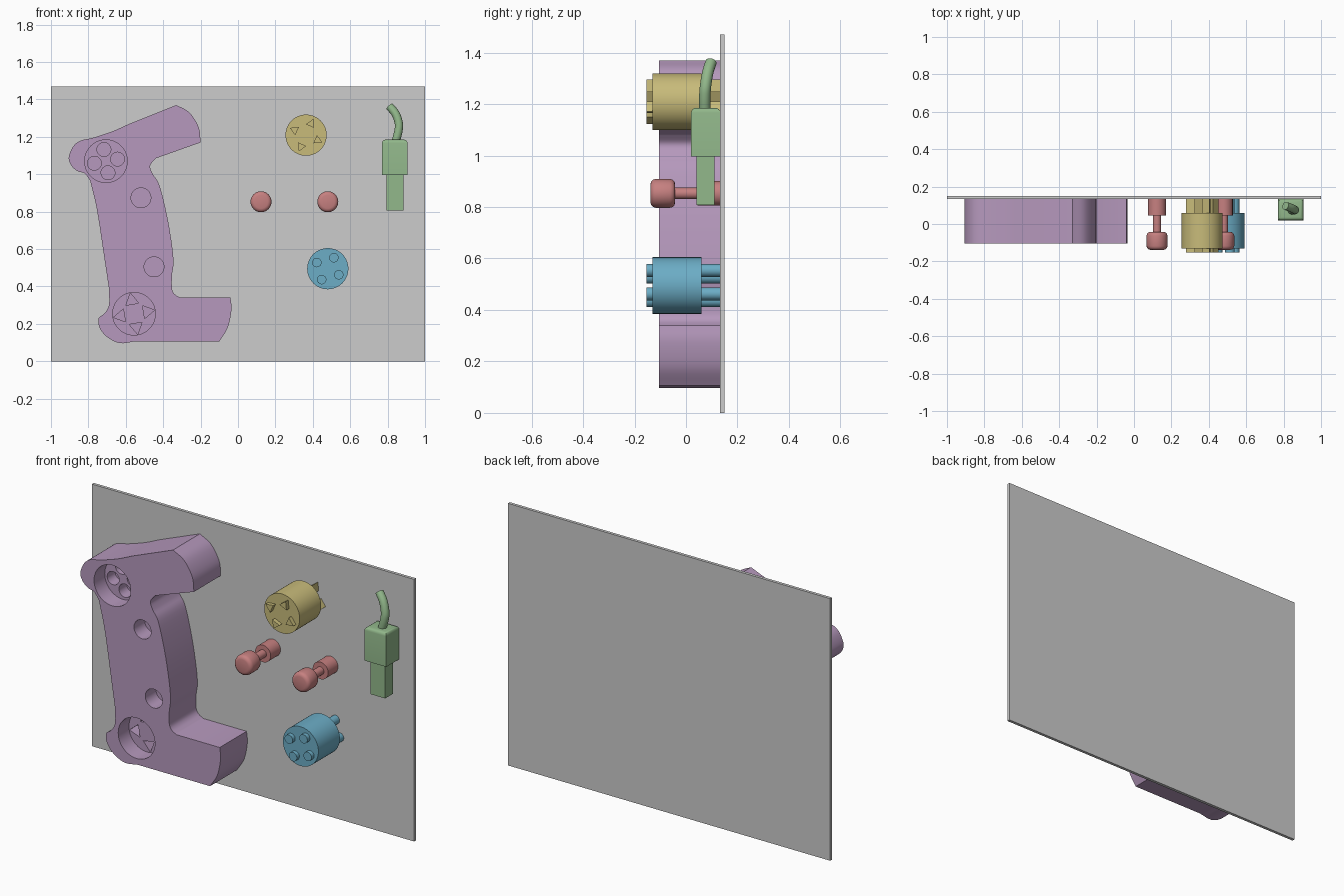
import bpy, bmesh, math
from mathutils import Vector

if "Cube" in bpy.data.objects:
    bpy.data.objects.remove(bpy.data.objects["Cube"])

BACK, BOARD = 0.15, 0.133   # rear and front planes of the backing board
BODY = (-0.13, 0.06)        # depth range of the plug bodies
PINS = (-0.153, BOARD)      # depth range of the plug pins


def material(name, rgb):
    mat = bpy.data.materials.new(name)
    mat.use_nodes = True
    linear = [((c / 255 + 0.055) / 1.055) ** 2.4 for c in rgb] + [1]
    mat.diffuse_color = linear
    mat.node_tree.nodes["Principled BSDF"].inputs["Base Color"].default_value = linear
    return mat


GREY = material("board grey", (204, 204, 204))
PURPLE = material("bracket purple", (182, 153, 189))
YELLOW = material("plug yellow", (200, 187, 122))
BLUE = material("plug blue", (108, 173, 198))
RED = material("bolt red", (198, 128, 128))
GREEN = material("connector green", (146, 184, 139))


def finish(name, bm, mat):
    bmesh.ops.recalc_face_normals(bm, faces=bm.faces)
    mesh = bpy.data.meshes.new(name)
    bm.to_mesh(mesh)
    bm.free()
    mesh.materials.append(mat)
    obj = bpy.data.objects.new(name, mesh)
    bpy.context.collection.objects.link(obj)
    smooth(mesh)
    return obj


def smooth(mesh):
    mesh.shade_smooth()
    mesh.set_sharp_from_angle(angle=math.radians(32))


def add_prism(bm, outline, depth):
    """Extrude an x-z outline between two depths."""
    face = bm.faces.new([bm.verts.new((x, depth[0], z)) for x, z in outline])
    out = bmesh.ops.extrude_face_region(bm, geom=[face])["geom"]
    verts = [v for v in out if isinstance(v, bmesh.types.BMVert)]
    bmesh.ops.translate(bm, verts=verts, vec=(0, depth[1] - depth[0], 0))


def prisms(name, outlines, depth, mat):
    bm = bmesh.new()
    for outline in outlines:
        add_prism(bm, outline, depth)
    return finish(name, bm, mat)


def ngon(centre, radius, sides=48, turn=0.0):
    angles = [turn + math.tau * i / sides for i in range(sides)]
    return [(centre[0] + radius * math.cos(a), centre[1] + radius * math.sin(a)) for a in angles]


def ring_of_four(centre, spread, radius, sides, start):
    """Four round or triangular outlines, each pointing outward."""
    shapes = []
    for i in range(4):
        a = math.radians(start + 90 * i)
        c = (centre[0] + spread * math.cos(a), centre[1] + spread * math.sin(a))
        shapes.append(ngon(c, radius, sides, a))
    return shapes


def spline(points, steps=6):
    """Smooth run through the points, leaving out the last one."""
    p = [Vector(q) for q in points]
    p = [2 * p[0] - p[1]] + p + [2 * p[-1] - p[-2]]
    result = []
    for a, b, c, d in zip(p, p[1:], p[2:], p[3:]):
        for i in range(steps):
            t = i / steps
            result.append(0.5 * (2 * b + (c - a) * t + (2 * a - 5 * b + 4 * c - d) * t ** 2
                                 + (3 * b - a - 3 * c + d) * t ** 3))
    return result


def box(name, x, y, z, mat, bevel=0.0):
    bm = bmesh.new()
    add_prism(bm, [(x[0], z[0]), (x[1], z[0]), (x[1], z[1]), (x[0], z[1])], y)
    if bevel:
        top = [e for e in bm.edges if all(v.co.z > z[1] - 0.001 for v in e.verts)]
        bmesh.ops.bevel(bm, geom=top, offset=bevel, segments=4, profile=0.5, affect="EDGES")
    return finish(name, bm, mat)


# Backing board
box("backing_board", (-1, 1), (BOARD, BACK), (0, 1.47), GREY)

# Bracket outline: runs between sharp corners, clockwise from the upper arm
upper_tip = [(-.33, 1.37), (-.26, 1.33), (-.21, 1.25), (-.2, 1.17)]
arm_underside = [(-.2, 1.17), (-.44, 1.085)]
inner_side = [(-.44, 1.085), (-.47, 1.045), (-.455, 1), (-.42, .94), (-.38, .78), (-.353, .62),
              (-.345, .525), (-.353, .46), (-.353, .39), (-.34, .36), (-.31, .34)]
foot_top = [(-.31, .34), (-.04, .34)]
foot_tip = [(-.04, .34), (-.035, .275), (-.055, .18), (-.1, .107)]
foot_bottom = [(-.1, .107), (-.55, .107)]
lower_lobe = [(-.55, .107), (-.63, .097), (-.7, .13), (-.74, .18), (-.745, .23),
              (-.715, .255), (-.69, .3), (-.69, .39)]
outer_side = [(-.69, .39), (-.717, .57), (-.754, .81), (-.79, .965)]
upper_lobe = [(-.79, .965), (-.82, 1.005), (-.855, 1.015), (-.89, 1.045), (-.905, 1.09),
              (-.88, 1.15), (-.84, 1.18), (-.775, 1.195), (-.67, 1.23), (-.58, 1.27)]
arm_top = [(-.58, 1.27), (-.33, 1.37)]
outline = []
for run in (upper_tip, arm_underside, inner_side, foot_top, foot_tip, foot_bottom,
            lower_lobe, outer_side, upper_lobe, arm_top):
    outline += spline(run, 1 if len(run) == 2 else 5)
FRONT = -0.105
bracket = prisms("bracket", [outline], (FRONT, BOARD), PURPLE)

# Sockets, bolt holes and pin holes cut into the bracket
upper_socket, lower_socket = (-.706, 1.07), (-.556, .254)
bolt_holes = [(-.519, .874), (-.449, .505)]
floor = FRONT + 0.095
wide = [ngon(upper_socket, .114), ngon(lower_socket, .114)] + [ngon(c, .053) for c in bolt_holes]
narrow = (ring_of_four(upper_socket, .063, .037, 32, 10)
          + ring_of_four(lower_socket, .072, .04, 3, 10))
cutters = [prisms("socket_cutter", wide, (FRONT - 0.1, floor), PURPLE),
           prisms("pin_hole_cutter", narrow, (floor - 0.03, floor + 0.07), PURPLE)]
for cutter in cutters:
    cutter.hide_render = True
    mod = bracket.modifiers.new("cut", "BOOLEAN")
    mod.operation = "DIFFERENCE"
    mod.solver = "EXACT"
    mod.object = cutter
evaluated = bracket.evaluated_get(bpy.context.evaluated_depsgraph_get())
bracket_mesh = bpy.data.meshes.new_from_object(evaluated)
bracket.modifiers.clear()
bracket.data = bracket_mesh
smooth(bracket_mesh)
for cutter in cutters:
    bpy.data.objects.remove(cutter)

# Plugs with four pins running right through
for label, centre, mat, radius, sides, start in (
        ("triangle_plug", (.364, 1.209), YELLOW, .028, 3, 66),
        ("round_plug", (.48, .495), BLUE, .025, 24, 61)):
    prisms(label + "_body", [ngon(centre, .11, 64)], BODY, mat)
    prisms(label + "_pins", ring_of_four(centre, .067, radius, sides, start), PINS, mat)

# Bolts: rounded head, thin shaft, round base
bolt_profile = [(0, -.138), (.036, -.138), (.046, -.135), (.053, -.128), (.056, -.118),
                (.056, -.062), (.053, -.052), (.046, -.045), (.036, -.042),
                (.022, -.042), (.022, .045), (.048, .045), (.048, BOARD), (0, BOARD)]
for side, x in (("right", .123), ("left", .48)):
    bm = bmesh.new()
    verts = [bm.verts.new((x + r, y, .853)) for r, y in bolt_profile]
    edges = [bm.edges.new(pair) for pair in zip(verts, verts[1:])]
    bmesh.ops.spin(bm, geom=verts + edges, cent=(x, 0, .853), axis=(0, 1, 0),
                   angle=math.tau, steps=40)
    bmesh.ops.remove_doubles(bm, verts=bm.verts, dist=0.0005)
    finish(side + "_bolt", bm, RED)

# Connector with a bent cable
box("connector_body", (.77, .906), (.02, BOARD), (.997, 1.185), GREEN, 0.018)
box("connector_tip", (.794, .885), (.04, .11), (.807, .997), GREEN)
path = spline([(.843, .073, 1.175), (.857, .073, 1.227), (.86, .076, 1.27),
               (.842, .085, 1.324), (.803, .1, 1.37)])
bm = bmesh.new()
rings = []
for i, p in enumerate(path):
    tangent = (path[min(i + 1, len(path) - 1)] - path[max(i - 1, 0)]).normalized()
    u = tangent.cross(Vector((0, 1, 0))).normalized()
    v = tangent.cross(u)
    rings.append([bm.verts.new(p + u * a + v * b) for a, b in ngon((0, 0), .022, 20)])
for low, high in zip(rings, rings[1:]):
    for i in range(20):
        bm.faces.new((low[i - 1], low[i], high[i], high[i - 1]))
bm.faces.new(rings[0])
bm.faces.new(rings[-1])
finish("connector_cable", bm, GREEN)
